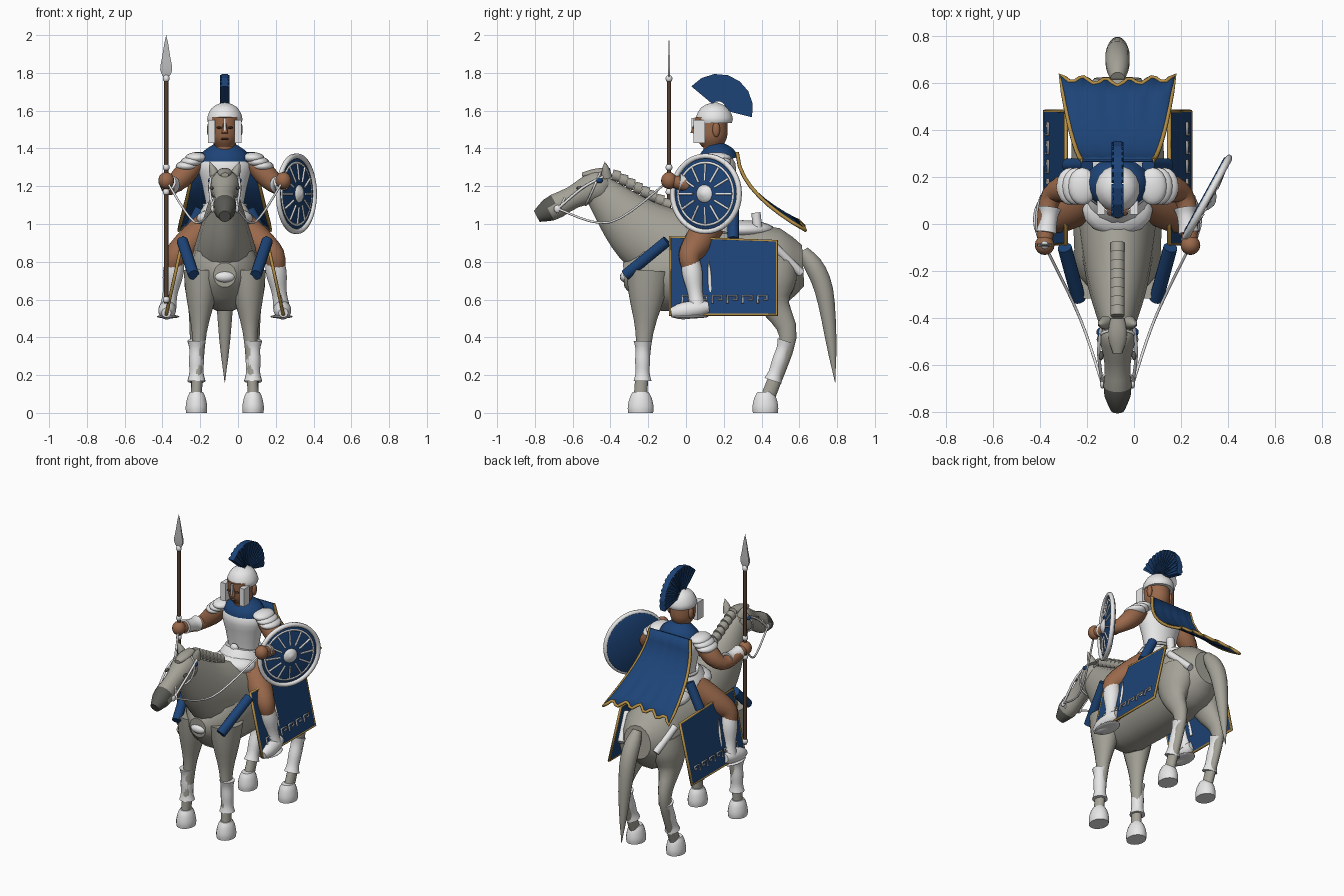
import bpy
import bmesh
from math import sin, cos, pi, radians
from mathutils import Vector

cube = bpy.data.objects.get("Cube")
if cube:
    bpy.data.objects.remove(cube, do_unlink=True)

CENTRE = Vector((-.07, 0, 0))


def material(name, *colour):
    mat = bpy.data.materials.new(name)
    mat.use_nodes = True
    mat.diffuse_color = (*colour, 1)
    mat.node_tree.nodes["Principled BSDF"].inputs["Base Color"].default_value = (*colour, 1)
    return mat


COAT = material("grey coat", .37, .36, .31)
MUZZLE = material("dark muzzle", .1, .1, .09)
WHITE = material("white armour", .8, .8, .8)
BLUE = material("blue cloth", .012, .057, .185)
GOLD = material("gold trim", .45, .27, .06)
SKIN = material("tan skin", .32, .14, .07)
WOOD = material("brown wood", .09, .05, .03)
STEEL = material("grey steel", .5, .5, .5)


def add_object(name, data, materials):
    for mat in materials:
        data.materials.append(mat)
    obj = bpy.data.objects.new(name, data)
    bpy.context.collection.objects.link(obj)
    return obj


def mesh(name, verts, faces, *materials):
    data = bpy.data.meshes.new(name)
    data.from_pydata([Vector(v) + CENTRE for v in verts], [], faces)
    bm = bmesh.new()
    bm.from_mesh(data)
    bmesh.ops.recalc_face_normals(bm, faces=bm.faces)
    bm.to_mesh(data)
    bm.free()
    data.shade_smooth()
    data.set_sharp_from_angle(angle=radians(35))
    return add_object(name, data, materials)


def spline(knots, t):
    """Smooth value at t along any number of numbers or vectors."""
    span = len(knots) - 1
    i = min(int(t * span), span - 1)
    f = t * span - i
    a, b = knots[i], knots[i + 1]
    leave = (b - knots[max(i - 1, 0)]) / 2
    arrive = (knots[min(i + 2, span)] - a) / 2
    ease = f * f * (3 - 2 * f)
    return a * (1 - ease) + b * ease + leave * f * (1 - f) ** 2 - arrive * f * f * (1 - f)


def limb(name, points, radii, mat, depth=1, sides=16, steps=12):
    """Sweep an ellipse along a smooth path; depth stretches it off the x axis."""
    points = [Vector(p) for p in points]
    radii = radii if isinstance(radii, tuple) else (radii, radii)
    path = [spline(points, i / steps) for i in range(steps + 1)]
    verts, faces = [], []
    for i, centre in enumerate(path):
        along = (path[min(i + 1, steps)] - path[max(i - 1, 0)]).normalized()
        ref = Vector((0, 1, 0)) if abs(along.x) > .85 else Vector((1, 0, 0))
        u = (ref - along * along.dot(ref)).normalized()
        v = along.cross(u) * depth
        radius = max(spline(radii, i / steps), .001)
        for k in range(sides):
            angle = 2 * pi * (k + .5) / sides
            verts.append(centre + (u * cos(angle) + v * sin(angle)) * radius)
    for i in range(steps):
        for k in range(sides):
            a, b = i * sides + k, i * sides + (k + 1) % sides
            faces.append((a, b, b + sides, a + sides))
    faces += [range(sides), range(steps * sides, len(verts))]
    return mesh(name, verts, faces, mat)


def ball(name, points, size, mat):
    bm = bmesh.new()
    bmesh.ops.create_uvsphere(bm, u_segments=16, v_segments=10, radius=1)
    for vert in bm.verts:
        vert.co = vert.co * Vector(size) + Vector(points[0]) + CENTRE
    data = bpy.data.meshes.new(name)
    bm.to_mesh(data)
    bm.free()
    data.shade_smooth()
    return add_object(name, data, [mat])


def tube(name, points, radius, mat, closed=False):
    curve = bpy.data.curves.new(name, "CURVE")
    curve.dimensions = "3D"
    curve.bevel_depth, curve.bevel_resolution, curve.use_fill_caps = radius, 1, True
    line = curve.splines.new("POLY")
    line.points.add(len(points) - 1)
    line.use_cyclic_u = closed
    for point, co in zip(line.points, points):
        point.co = (*(Vector(co) + CENTRE), 1)
    return add_object(name, curve, [mat])


def hoop(name, centre, u, v, radius, mat):
    turns = [2 * pi * i / 40 for i in range(40)]
    tube(name, [Vector(centre) + Vector(u) * cos(a) + Vector(v) * sin(a) for a in turns], radius, mat, True)


def slab(name, quad, thickness, mat):
    offset = Vector((thickness / 2, 0, 0))
    verts = [Vector(q) + offset for q in quad] + [Vector(q) - offset for q in quad]
    sides = [(i, (i + 1) % 4, (i + 1) % 4 + 4, i + 4) for i in range(4)]
    mesh(name, verts, [range(4), range(4, 8)] + sides, mat)


def pair(build, name, points, *rest):
    for sign, side in ((1, "left_"), (-1, "right_")):
        build(side + name, [(p[0] * sign, p[1], p[2]) for p in points], *rest)


# Horse trunk, neck, head and tail
limb("horse_body", [(0, -.33, .73), (0, .62, .78)], (.06, .17, .19, .2, .2, .19, .1), COAT, 1.1)
limb("horse_neck", [(0, 0, .82), (0, -.24, .96), (0, -.47, 1.19)], (.17, .13, .06), COAT, 1.4)
head = limb("horse_head", [(0, -.41, 1.22), (0, -.56, 1.16), (0, -.79, 1.04)],
            (.05, .08, .07, .055, .06, .03), COAT, 1.1)
head.data.materials.append(MUZZLE)
for face in head.data.polygons:
    face.material_index = int(face.center.y < -.71)
limb("horse_tail", [(0, .62, .86), (0, .73, .65), (0, .79, .16)], (.03, .05, .05, .03, 0), COAT)
pair(limb, "horse_ear", [(.05, -.42, 1.25), (.08, -.43, 1.33)], (.03, .02, 0), COAT)
pair(ball, "horse_eye", [(.07, -.56, 1.19)], (.01, .02, .01), MUZZLE)
limb("forelock", [(0, -.4, 1.28), (0, -.55, 1.26)], (.03, .04, .02), COAT, .6)
for i in range(8):
    t = i / 7
    y, z = .27 * t - .37, 1.25 - .15 * t
    limb("mane_lock", [(0, y - .02, z + .01), (0, y + .02, z)], .03, COAT)

# Horse legs with wraps and hooves
pair(limb, "fore_leg", [(.12, -.2, .75), (.15, -.24, .1)], (.1, .08, .04, .03, .03), COAT, 1.2)
pair(limb, "hind_leg", [(.1, .46, .8), (.13, .46, .6), (.15, .54, .4), (.15, .44, .1)],
     (.1, .1, .06, .04, .03, .03), COAT, 1.3)
for name, top, bottom, foot in (("fore", -.23, -.23, -.24), ("hind", .53, .46, .42)):
    pair(limb, name + "_wrap", [(.15, top, .38), (.15, bottom, .17)], (.048, .038, .04, .038, .048), WHITE)
    pair(limb, name + "_hoof", [(.15, foot, .11), (.15, foot, 0)], (.036, .05, .058, .056), WHITE, 1.2)

# Rider joints
SHOULDER, ELBOW, HAND = Vector((.15, .16, 1.33)), Vector((.28, .12, 1.2)), Vector((.31, -.09, 1.23))
HIP, KNEE, ANKLE = Vector((.08, .13, 1)), Vector((.26, .02, .83)), Vector((.3, .06, .56))

# Bridle and reins
hoop("noseband", (0, -.66, 1.1), (.065, 0, 0), (0, .03, .06), .006, WHITE)
hoop("browband", (0, -.49, 1.19), (.083, 0, 0), (0, .04, .09), .006, WHITE)
BIT = Vector((.065, -.68, 1.08))
pair(limb, "cheek_strap", [BIT, (.08, -.55, 1.19), (.07, -.44, 1.25)], .007, WHITE)
pair(ball, "bit_ring", [BIT], (.01, .02, .02), WHITE)
pair(ball, "brow_patch", [(.07, -.46, 1.23)], (.02, .02, .015), BLUE)
pair(limb, "rein", [BIT, (.16, -.4, 1.01), HAND], .006, WHITE)

# Breast straps, chest medal, saddle and crupper
pair(limb, "breast_roll", [(.225, -.1, .91), (.165, -.32, .73)], .03, BLUE)
ball("chest_medal", [(0, -.32, .72)], (.055, .03, .03), WHITE)
ball("saddle", [(0, .3, .97)], (.14, .17, .05), WHITE)
ball("saddle_front", [(0, .06, 1.03)], (.15, .11, .06), WHITE)
pair(limb, "saddle_horn", [(.09, .38, .97), (.09, .37, 1.06)], .025, WHITE)
pair(limb, "saddle_cloth", [(.13, .25, 1.08), (.21, .25, .92)], .03, BLUE)
pair(limb, "crupper_strap", [(.18, .47, .88), (.13, .61, .74)], .022, WHITE)

# Side blankets with gold borders and key pattern
border = [(.22, -.085, .93), (.31, -.085, .52), (.31, .48, .52), (.22, .48, .91)]
pair(slab, "blanket", border, .009, BLUE)
pair(tube, "blanket_border", border, .009, GOLD, True)
hook = [(0, -.02), (0, .02), (.05, .02), (.05, 0), (.03, 0)]
for i in range(6):
    pair(tube, "key_mark", [(.3 - .23 * h, .08 * i - .02 + a, .6 + h) for a, h in hook], .006, STEEL)

# Rider torso, skirt and belt
limb("rider_torso", [(0, .16, 1), (0, .16, 1.4)], (.12, .1, .12, .14, .05), WHITE, .75)
limb("rider_skirt", [(0, .15, 1.1), (0, .12, .98)], (.11, .14, .16), WHITE)
hoop("belt", (0, .16, 1.1), (.11, 0, 0), (0, .1, 0), .01, STEEL)
ball("belt_boss", [(0, .06, 1.12)], (.03, .02, .03), WHITE)
limb("neck_scarf", [(0, .17, 1.33), (0, .15, 1.42)], (.14, .12, .06), BLUE, .8)

# Arms, bracers and shoulder plates
pair(limb, "arm", [SHOULDER, ELBOW, HAND], (.05, .06, .045, .04, .03), SKIN)
pair(limb, "bracer", [ELBOW.lerp(HAND, .25), ELBOW.lerp(HAND, .75)], (.05, .04, .04, .045), WHITE)
pair(ball, "hand", [HAND], (.042, .042, .045), SKIN)
for i in range(3):
    plate = SHOULDER + Vector((.025, 0, -.022)) * i
    pair(ball, "shoulder_plate", [plate + Vector((0, 0, .02))], (.06, .08, .03), WHITE)

# Legs, greaves and sandals
pair(limb, "thigh", [HIP, HIP.lerp(KNEE, .6), KNEE, KNEE.lerp(ANKLE, .3)], (.08, .08, .06, .045), SKIN)
pair(limb, "greave", [KNEE.lerp(ANKLE, .08), ANKLE], (.05, .055, .04, .045), WHITE)
pair(limb, "foot", [ANKLE + Vector((0, .06, 0)), ANKLE + Vector((.01, -.14, -.03))], (.03, .045, .045, .025), WHITE)
pair(ball, "stirrup_sole", [(.3, .02, .51)], (.06, .1, .01), WHITE)
pair(limb, "dagger", [(.28, .13, .62), (.26, .12, .82)], (.01, .01, 0), WHITE)

# Head and helmet
limb("rider_neck", [(0, .15, 1.36), (0, .14, 1.46)], .055, SKIN)
limb("rider_head", [(0, .14, 1.41), (0, .13, 1.57)], (.05, .075, .08, .08), SKIN, 1.1)
limb("nose", [(0, .05, 1.53), (0, .04, 1.48)], (.01, .017), SKIN)
ball("mouth", [(0, .05, 1.45)], (.02, .01, .006), WOOD)
pair(ball, "eye", [(.03, .045, 1.51)], (.014, .01, .006), WOOD)
pair(ball, "ear", [(.08, .16, 1.5)], (.015, .02, .04), SKIN)
limb("helmet", [(0, .15, 1.535), (0, .15, 1.645)], (.09, .095, .085, .06, .01), WHITE, 1.05)
cheek = [(.07, .04, 1.55), (.07, .04, 1.43), (.07, .1, 1.43), (.07, .1, 1.55)]
pair(slab, "cheek_guard", cheek, .035, WHITE)
limb("nose_guard", [(0, .035, 1.56), (0, .035, 1.49)], .01, WHITE, 1, 4)


# Crest of radiating blades
def crest_point(step, radius):
    angle = radians(140 - 22 * step)
    return Vector((0, .17 + radius * cos(angle), 1.61 + radius * sin(angle)))


for i in range(7):
    slab("crest_core", [crest_point(i, .185), crest_point(i + 1, .185), crest_point(i + 1, .04),
                        crest_point(i, .04)], .036, BLUE)
    for start in (i, i + .5):
        arc = [(start, .18), (start + .25, .18), (start + .25, .04), (start, .04)]
        slab("crest_blade", [crest_point(*p) for p in arc], .05, BLUE)

# Cape with waves and gold hem
COLUMNS, ROWS = 25, 9
rows = []
for i in range(ROWS):
    t = i / (ROWS - 1)
    row = []
    for k in range(COLUMNS):
        u = 2 * k / (COLUMNS - 1) - 1
        wave = .013 * t * cos(5 * pi * u)
        row.append((u * (.15 + .095 * t),
                    .27 + .33 * t ** 1.7 + .02 * t * abs(u) - wave,
                    1.38 - .37 * t ** .8 - .03 * t * u * u + wave))
    rows.append(row)
cells = [r * COLUMNS + k for r in range(ROWS - 1) for k in range(COLUMNS - 1)]
cape = mesh("cape", sum(rows, []), [(c, c + 1, c + COLUMNS + 1, c + COLUMNS) for c in cells], BLUE)
solid = cape.modifiers.new("thickness", "SOLIDIFY")
solid.thickness, solid.offset = .012, 0
tube("cape_hem", [r[0] for r in rows] + rows[-1][1:-1] + [r[-1] for r in reversed(rows)], .01, GOLD)


# Spear held in the right hand
def on_spear(z):
    return (-HAND.x, HAND.y, z)


limb("spear_shaft", [on_spear(.58), on_spear(1.77)], .012, WOOD)
for z in (.6, 1.17, 1.3, 1.77):
    ball("spear_band", [on_spear(z)], (.018, .018, .02), WHITE)
limb("spear_head", [on_spear(1.77), on_spear(2)], (.015, .045, .03, .015, 0), STEEL, .2, 4)

# Shield, built around its own tilted axis
mid, out = Vector((.37, .11, 1.16)), Vector((.88, -.48, 0))
across, up = Vector((.48, .88, 0)), Vector((0, 0, 1))
limb("shield_face", [mid - out * .01, mid + out * .03], (.19, .2, .18, .1, .02), BLUE, 1, 32)
for name, radius, thickness in (("rim", .2, .015), ("band", .165, .007), ("boss_ring", .07, .008)):
    hoop("shield_" + name, mid + out * .01, across * radius, up * radius, thickness, WHITE)
limb("shield_boss", [mid, mid + out * .05], (.055, .055, .04, .01), WHITE)
for i in range(12):
    ray = across * cos(pi * i / 6) + up * sin(pi * i / 6)
    tube("shield_spoke", [mid + out * .027 + ray * .07, mid + out * .017 + ray * .16], .006, WHITE)
